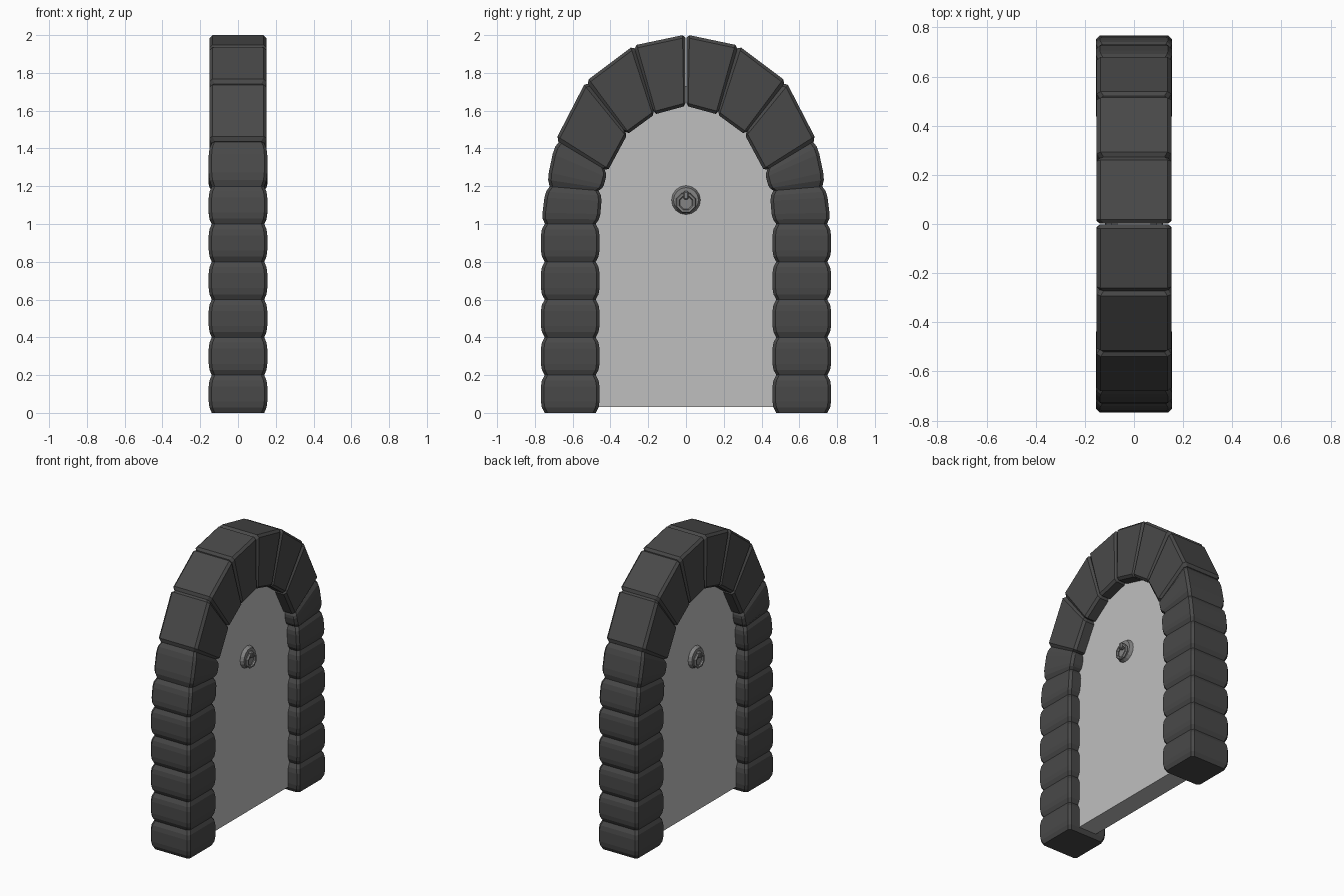
import bpy, bmesh, math
from mathutils import Vector, Matrix

if "Cube" in bpy.data.objects:
    bpy.data.objects.remove(bpy.data.objects["Cube"])


def material(name, rgb):
    m = bpy.data.materials.new(name)
    m.diffuse_color = (*rgb, 1)
    m.use_nodes = True
    m.node_tree.nodes["Principled BSDF"].inputs["Base Color"].default_value = m.diffuse_color
    return m


STONE = material("dark stone", (0.066, 0.066, 0.066))
DOOR = material("pale grey door", (0.52, 0.52, 0.52))
IRON = material("grey iron", (0.23, 0.23, 0.23))


def finish(bm, name, mat):
    bmesh.ops.recalc_face_normals(bm, faces=bm.faces)
    me = bpy.data.meshes.new(name)
    bm.to_mesh(me)
    bm.free()
    me.materials.append(mat)
    ob = bpy.data.objects.new(name, me)
    bpy.context.collection.objects.link(ob)
    return ob


def stone(name, side, outer_a, outer_b, inner_a, inner_b, profile, half, cham):
    """Loft chamfered rectangles from joint a to joint b; points are (y, z)."""
    bm = bmesh.new()
    rings = []
    for t, inset in profile:
        o = Vector(outer_a).lerp(Vector(outer_b), t)
        i = Vector(inner_a).lerp(Vector(inner_b), t)
        d = (o - i).normalized()
        o, i, h, c = o - d * inset, i + d * inset, half - inset * 0.8, cham
        section = [(o, h - c), (o - d * c, h), (i + d * c, h), (i, h - c),
                   (i, c - h), (i + d * c, -h), (o - d * c, -h), (o, c - h)]
        rings.append([bm.verts.new((x, side * p.x, p.y)) for p, x in section])
    for a, b in zip(rings, rings[1:]):
        for k in range(8):
            n = (k + 1) % 8
            bm.faces.new((a[k], a[n], b[n], b[k]))
    bm.faces.new(rings[0])
    bm.faces.new(rings[-1])
    finish(bm, name, STONE)


BULGE = [(0, .02), (.14, .005), (.3, 0), (.7, 0), (.86, .005), (1, .02)]
BLOCK = [(0, .016), (.06, 0), (.94, 0), (1, .016)]

# Arch joints: (outer, inner) pairs from the springing line to the crown
JOINTS = [((.767, 1.0), (.458, 1.0)), ((.742, 1.2), (.443, 1.175)),
          ((.69, 1.445), (.415, 1.28)), ((.53, 1.755), (.31, 1.475)),
          ((.277, 1.945), (.167, 1.58)), ((.002, 2.003), (.002, 1.625))]

for side, label in ((-1, "left"), (1, "right")):
    # Pillar stones
    for n in range(5):
        z0, z1 = n * 0.2, n * 0.2 + 0.2
        stone(f"{label}_pillar_stone_{n + 1}", side, (.768, z0), (.768, z1),
              (.458, z0), (.458, z1), BULGE, .155, .016)
    # Arch stones
    for n, ((oa, ia), (ob, ib)) in enumerate(zip(JOINTS, JOINTS[1:])):
        stone(f"{label}_arch_stone_{n + 1}", side, oa, ob, ia, ib,
              BULGE if n < 2 else BLOCK, .155 if n < 2 else .152, .016)

# Door slab, its edge buried in the middle of the stones
half_edge = [(.55, .03), (.55, 1.0)] + [
    tuple(Vector(i).lerp(Vector(o), .3)) for o, i in JOINTS[1:-1]]
outline = half_edge + [(0, 1.73)] + [(-y, z) for y, z in reversed(half_edge)]
bm = bmesh.new()
face = bm.faces.new([bm.verts.new((-.07, y, z)) for y, z in outline])
ext = bmesh.ops.extrude_face_region(bm, geom=[face])
bmesh.ops.translate(bm, vec=(.14, 0, 0),
                    verts=[v for v in ext["geom"] if isinstance(v, bmesh.types.BMVert)])
finish(bm, "door_slab", DOOR)

# Knockers on both faces: back plate, hanging ring and hinge lug
for s, label in ((1, "first"), (-1, "second")):
    turn = Matrix.Rotation(math.pi / 2, 4, "Y")
    bm = bmesh.new()
    bmesh.ops.create_cone(bm, cap_ends=True, segments=16, radius1=.08, radius2=.08 if s < 0 else .066,
                          depth=.03, matrix=Matrix.Translation((s * .078, 0, 1.127)) @ turn)
    if s < 0:
        for v in bm.verts:
            if v.co.x < -.08:
                v.co.y *= .83
                v.co.z = 1.127 + (v.co.z - 1.127) * .83
    finish(bm, f"{label}_knocker_plate", IRON)

    bm = bmesh.new()
    rings = []
    for k in range(8):
        a = math.tau * (k + .5) / 8
        rings.append([bm.verts.new((s * .103 + .011 * math.sin(b),
                                    (.046 + .011 * math.cos(b)) * math.cos(a),
                                    1.112 + (.046 + .011 * math.cos(b)) * math.sin(a)))
                      for b in (math.tau * j / 6 for j in range(6))])
    for k in range(8):
        p, q = rings[k], rings[(k + 1) % 8]
        for j in range(6):
            bm.faces.new((p[j], p[(j + 1) % 6], q[(j + 1) % 6], q[j]))
    finish(bm, f"{label}_knocker_ring", IRON)

    bm = bmesh.new()
    bmesh.ops.create_cube(bm, size=1, matrix=Matrix.Translation((s * .102, 0, 1.152))
                          @ Matrix.Diagonal((.034, .026, .044, 1)))
    bmesh.ops.bevel(bm, geom=bm.edges[:], offset=.006, segments=1, affect="EDGES")
    finish(bm, f"{label}_knocker_lug", IRON)
